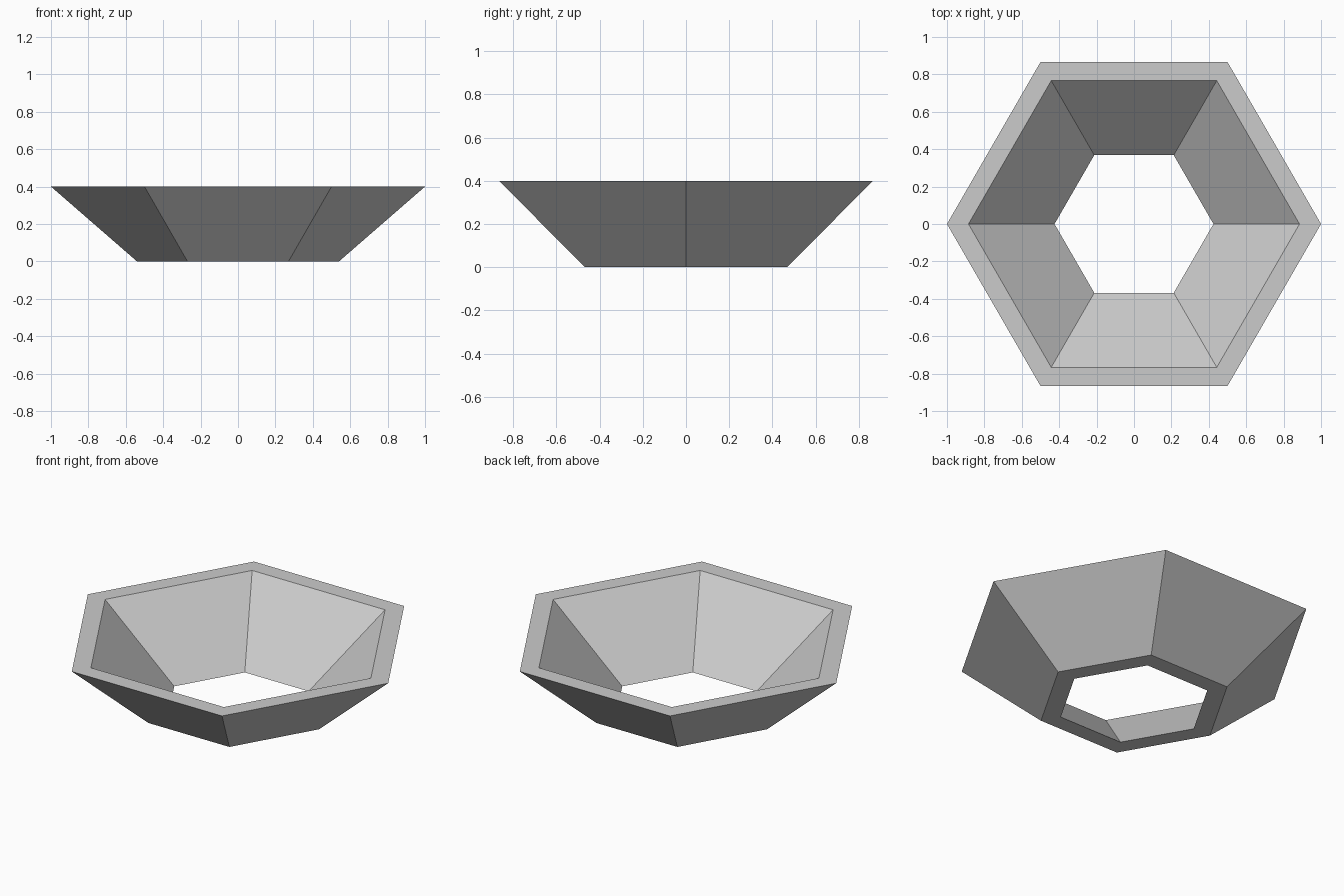
import bpy
import bmesh
from math import cos, sin, pi

cube = bpy.data.objects.get("Cube")
if cube:
    bpy.data.objects.remove(cube, do_unlink=True)

SIDES = 6
HEIGHT = 0.4
# Wall cross-section as (radius, height), ordered around the loop
PROFILE = [(0.54, 0), (1.0, HEIGHT), (0.885, HEIGHT), (0.425, 0)]

# Plain grey finish
grey = bpy.data.materials.new("light grey")
grey.use_nodes = True
colour = (0.6, 0.6, 0.6, 1)
grey.diffuse_color = colour
grey.node_tree.nodes["Principled BSDF"].inputs["Base Color"].default_value = colour

# Sweep the wall section around six corners to make an open flared ring
bm = bmesh.new()
rings = []
for i in range(SIDES):
    a = 2 * pi * i / SIDES
    rings.append([bm.verts.new((r * cos(a), r * sin(a), z)) for r, z in PROFILE])
for i, ring in enumerate(rings):
    following = rings[(i + 1) % SIDES]
    for j in range(len(PROFILE)):
        k = (j + 1) % len(PROFILE)
        bm.faces.new((ring[j], following[j], following[k], ring[k]))
bmesh.ops.recalc_face_normals(bm, faces=bm.faces)

mesh = bpy.data.meshes.new("flared_hexagonal_ring")
bm.to_mesh(mesh)
bm.free()
mesh.materials.append(grey)
ring_object = bpy.data.objects.new("flared_hexagonal_ring", mesh)
bpy.context.collection.objects.link(ring_object)
